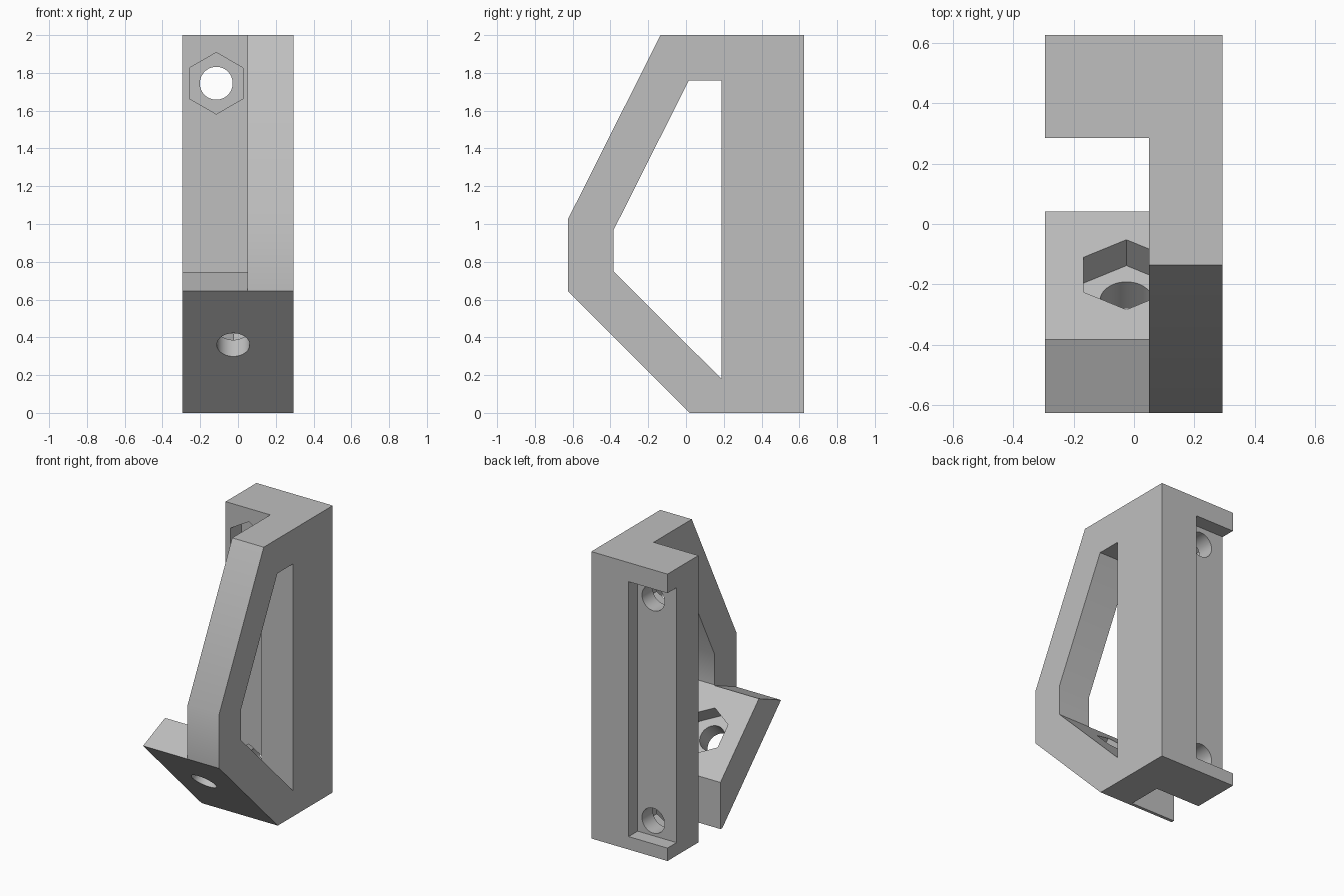
import bpy, bmesh, math
from mathutils import Matrix, Vector

old = bpy.data.objects.get("Cube")
if old:
    bpy.data.objects.remove(old)

# Single grey material
grey = bpy.data.materials.new("plain grey")
grey.use_nodes = True
colour = (0.52, 0.52, 0.52, 1)
grey.diffuse_color = colour
grey.node_tree.nodes["Principled BSDF"].inputs["Base Color"].default_value = colour


def finish(bm, name):
    bmesh.ops.recalc_face_normals(bm, faces=bm.faces)
    mesh = bpy.data.meshes.new(name)
    bm.to_mesh(mesh)
    bm.free()
    mesh.materials.append(grey)
    obj = bpy.data.objects.new(name, mesh)
    bpy.context.collection.objects.link(obj)
    return obj


def extrude_profile(name, profile, x0, x1):
    """Extrude a (y, z) outline from x0 to x1."""
    bm = bmesh.new()
    face = bm.faces.new([bm.verts.new((x0, y, z)) for y, z in profile])
    side = bmesh.ops.extrude_face_region(bm, geom=[face])["geom"]
    bmesh.ops.translate(bm, vec=(x1 - x0, 0, 0),
                        verts=[v for v in side if isinstance(v, bmesh.types.BMVert)])
    return finish(bm, name)


def prism(name, sides, radius, mouth, axis, start, end):
    """Prism along an axis in the yz plane, one corner pointing up the face."""
    axis = Vector(axis).normalized()
    across = Vector((1, 0, 0))
    up = axis.cross(across)
    frame = Matrix((across, up, axis)).transposed().to_4x4()
    frame.translation = Vector(mouth) + axis * (start + end) / 2
    spin = Matrix.Rotation(math.pi / 2, 4, "Z")
    bm = bmesh.new()
    bmesh.ops.create_cone(bm, cap_ends=True, segments=sides, radius1=radius,
                          radius2=radius, depth=end - start)
    # Put a corner on the up direction
    top = max(bm.verts, key=lambda v: v.co.y).co
    if abs(top.x) > 0.001:
        bmesh.ops.transform(bm, matrix=spin, verts=bm.verts)
    bmesh.ops.transform(bm, matrix=frame, verts=bm.verts)
    return finish(bm, name)


def cut(body, cutter):
    cutter.hide_render = True
    mod = body.modifiers.new(cutter.name, "BOOLEAN")
    mod.operation = "DIFFERENCE"
    mod.solver = "EXACT"
    mod.object = cutter
    bpy.context.view_layer.objects.active = body
    bpy.ops.object.modifier_apply(modifier=mod.name)
    bpy.data.objects.remove(cutter)


LEFT, RIGHT, WALL = -0.295, 0.293, 0.05

# Solid outline of the bracket
bracket = extrude_profile("bracket", [
    (-0.135, 2), (0.625, 2), (0.625, 0), (0.02, 0), (-0.625, 0.645), (-0.625, 1.025)],
    LEFT, RIGHT)

# Window through the side frame
cut(bracket, extrude_profile("window_cutter", [
    (0.015, 1.76), (0.188, 1.76), (0.188, 0.18), (-0.385, 0.75), (-0.385, 0.965)], -0.5, 0.5))

# Open space between the back plate and the slanted flange
cut(bracket, extrude_profile("side_space_cutter", [
    (-0.8, 0.645), (-0.625, 0.645), (-0.382, 0.747), (0.042, 0.325), (0.042, -0.2),
    (0.285, -0.2), (0.285, 2.2), (-0.8, 2.2)], -0.5, WALL))

# Shallow channel in the back, open on one side
cut(bracket, extrude_profile("channel_cutter", [
    (0.525, 0.09), (0.8, 0.09), (0.8, 1.867), (0.525, 1.867)], -0.5, 0.005))

# Bolt holes with hexagonal nut pockets: two in the back plate, one in the flange
bolts = [((-0.115, 0.285, 1.745), (0, 1, 0)),
         ((-0.115, 0.285, 0.195), (0, 1, 0)),
         ((-0.025, -0.168, 0.533), (0, -1, -1))]
for mouth, axis in bolts:
    cut(bracket, prism("nut_cutter", 6, 0.163, mouth, axis, -0.08, 0.12))
    cut(bracket, prism("bolt_cutter", 48, 0.087, mouth, axis, -0.02, 0.4))

# Smooth the round holes, keep every other edge sharp
bpy.ops.object.select_all(action="DESELECT")
bracket.select_set(True)
bpy.context.view_layer.objects.active = bracket
bpy.ops.object.shade_smooth_by_angle(angle=math.radians(30))
